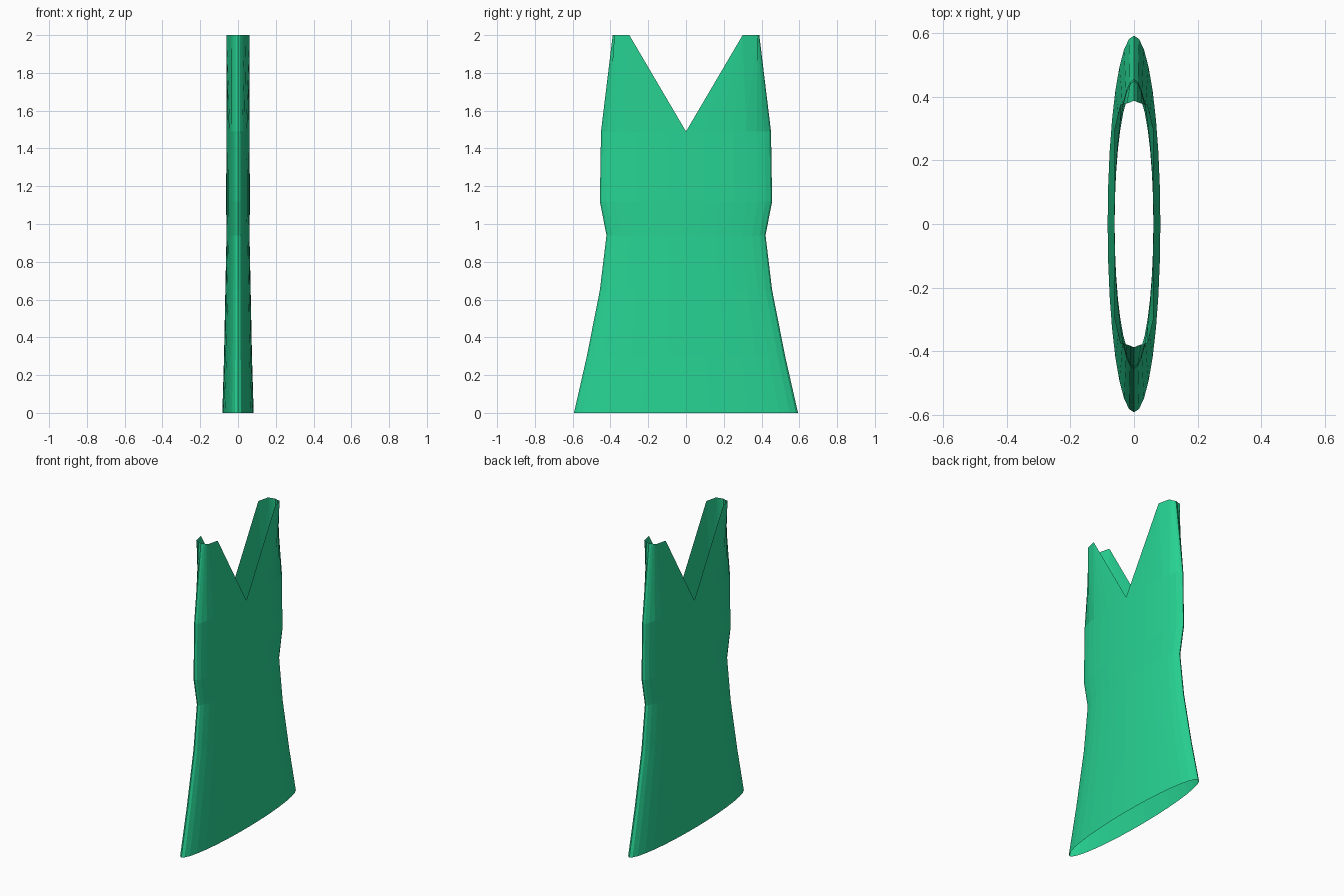
import bpy, bmesh, math

if "Cube" in bpy.data.objects:
    bpy.data.objects.remove(bpy.data.objects["Cube"])

SEGS = 32
Q = SEGS // 4          # segments per quarter, counted from the +y / -y side seams

# Body profile: height, half depth (x), half width (y)
RINGS = [(0.0, 0.083, 0.593), (0.30, 0.074, 0.525), (0.65, 0.067, 0.456),
         (0.94, 0.061, 0.421), (1.12, 0.063, 0.456), (1.49, 0.061, 0.450)]
# Strap top: half width (y) from the side seam outward
STRAP_Y = [0.388, 0.383, 0.379, 0.379, 0.375]
TOP = 2.0

bm = bmesh.new()

# Open elliptical body, straight rings joined by quads
rows = []
for z, a, b in RINGS:
    rows.append([bm.verts.new((a * math.sin(2 * math.pi * i / SEGS),
                               b * math.cos(2 * math.pi * i / SEGS), z))
                 for i in range(SEGS)])
for lo, hi in zip(rows, rows[1:]):
    for i in range(SEGS):
        j = (i + 1) % SEGS
        bm.faces.new((lo[j], lo[i], hi[i], hi[j]))

# Shoulder straps: a strip over each side seam, fanned to the V neck on both faces
chest = rows[-1]
n = len(STRAP_Y) - 1
for sy, seam in ((1, 0), (-1, 2 * Q)):
    tops = {k: bm.verts.new((chest[(seam + k) % SEGS].co.x, sy * STRAP_Y[abs(k)], TOP))
            for k in range(-n, n + 1)}
    for k in range(-n, n):
        bm.faces.new((chest[(seam + k + 1) % SEGS], chest[(seam + k) % SEGS],
                      tops[k], tops[k + 1]))
    for d in (1, -1):
        neck = bm.verts.new((d * sy * 0.061, sy * 0.30, TOP))
        bm.faces.new((chest[(seam + d * n) % SEGS], tops[d * n], neck))
        for k in range(n, Q):
            bm.faces.new((chest[(seam + d * k) % SEGS], neck,
                          chest[(seam + d * (k + 1)) % SEGS]))

bmesh.ops.recalc_face_normals(bm, faces=bm.faces)
# Make the open shell face outward
bm.faces.ensure_lookup_table()
f = bm.faces[0]
c = f.calc_center_median()
if f.normal.x * c.x + f.normal.y * c.y < 0:
    bmesh.ops.reverse_faces(bm, faces=bm.faces)

mesh = bpy.data.meshes.new("dress")
bm.to_mesh(mesh)
bm.free()
dress = bpy.data.objects.new("dress", mesh)
bpy.context.collection.objects.link(dress)

# Green cloth
mat = bpy.data.materials.new("green_cloth")
mat.diffuse_color = (0.02, 0.65, 0.29, 1)
mat.use_nodes = True
mat.node_tree.nodes["Principled BSDF"].inputs["Base Color"].default_value = mat.diffuse_color
mesh.materials.append(mat)
